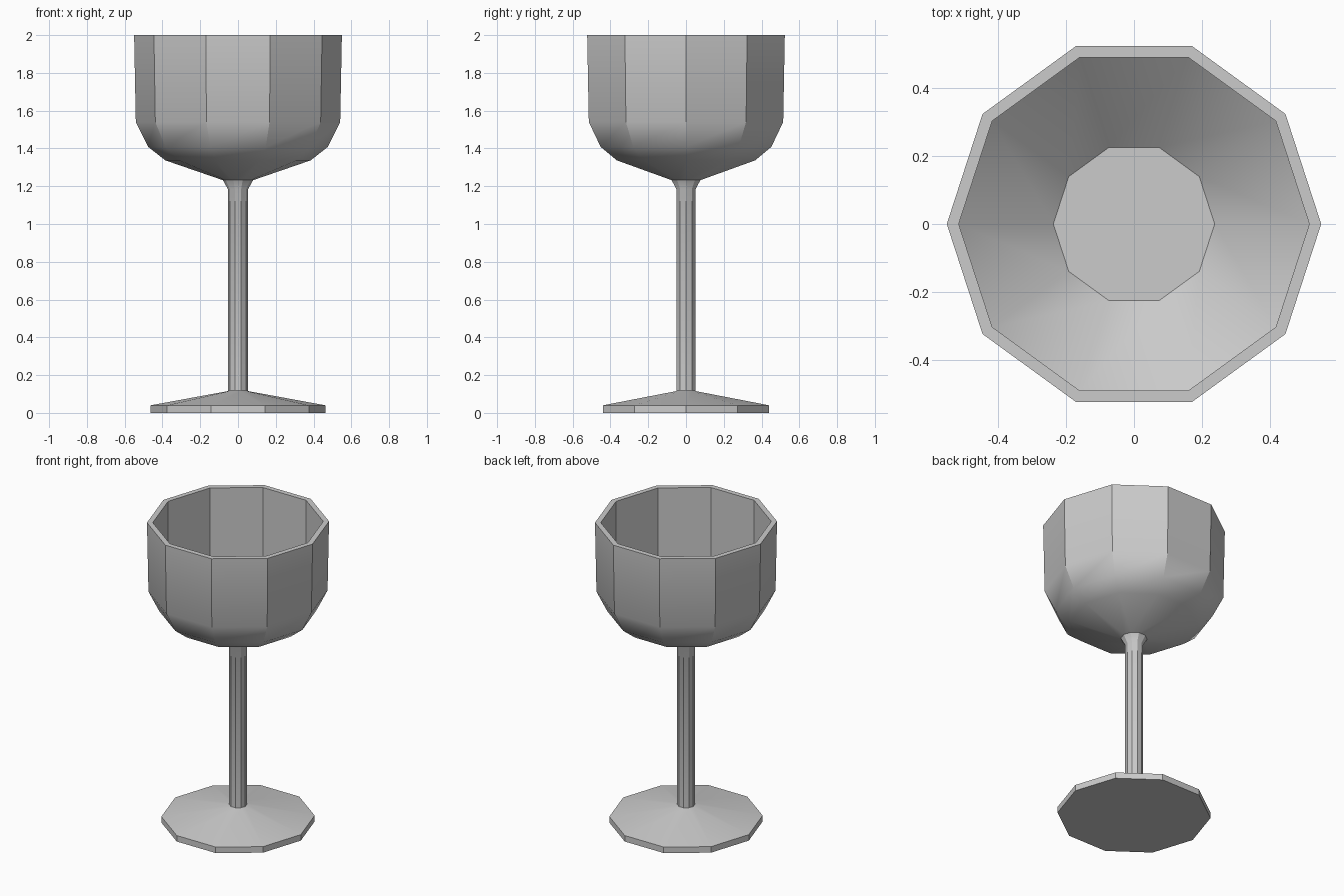
import bpy, bmesh
from math import cos, sin, tau, radians

if "Cube" in bpy.data.objects:
    bpy.data.objects.remove(bpy.data.objects["Cube"])

SIDES = 10

# Half profiles (radius, height), listed upward along the outside, then down inside
foot = [(0.463, 0.0), (0.463, 0.04), (0.056, 0.115)]
stem = [(0.053, 0.118), (0.053, 1.184)]
bowl_outside = [(0.08, 1.232), (0.385, 1.337), (0.475, 1.408), (0.541, 1.54), (0.55, 2.0)]
bowl_inside = [(0.515, 2.0), (0.515, 1.54), (0.237, 1.30)]


def lathe(name, profile):
    """Turn a profile around z and cap both ends."""
    bm = bmesh.new()
    rings = [[bm.verts.new((r * cos(tau * i / SIDES), r * sin(tau * i / SIDES), z))
              for i in range(SIDES)] for r, z in profile]
    for low, high in zip(rings, rings[1:]):
        for i in range(SIDES):
            j = (i + 1) % SIDES
            bm.faces.new((low[i], low[j], high[j], high[i]))
    bm.faces.new(rings[0][::-1])
    bm.faces.new(rings[-1])
    bmesh.ops.recalc_face_normals(bm, faces=bm.faces)
    mesh = bpy.data.meshes.new(name)
    bm.to_mesh(mesh)
    bm.free()
    obj = bpy.data.objects.new(name, mesh)
    bpy.context.collection.objects.link(obj)
    return obj


# The glass is one continuous turned body
goblet = lathe("goblet", foot + stem + bowl_outside + bowl_inside)
bpy.context.view_layer.objects.active = goblet
goblet.select_set(True)
bpy.ops.object.shade_smooth_by_angle(angle=radians(30))
